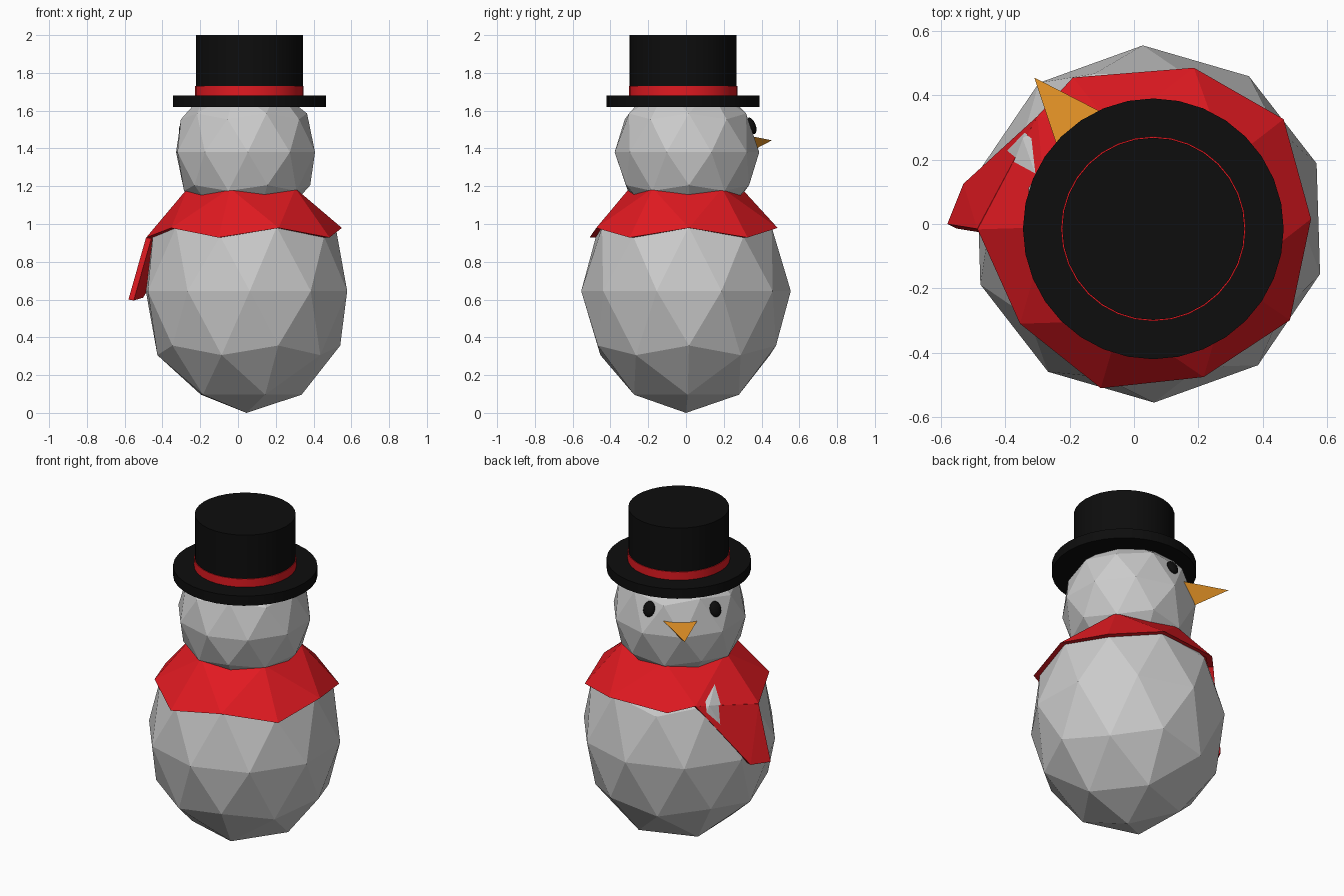
import bpy, bmesh
from math import radians
from mathutils import Vector, Matrix

if "Cube" in bpy.data.objects:
    bpy.data.objects.remove(bpy.data.objects["Cube"])


def material(name, rgb):
    m = bpy.data.materials.new(name)
    m.diffuse_color = (*rgb, 1)
    m.use_nodes = True
    m.node_tree.nodes["Principled BSDF"].inputs["Base Color"].default_value = m.diffuse_color
    return m


RED = material("red", (0.75, 0.01, 0.015))
BLACK = material("black", (0.004, 0.004, 0.004))
ORANGE = material("orange", (0.8, 0.3, 0.02))


def finish(bm, name, mat=None):
    bmesh.ops.recalc_face_normals(bm, faces=bm.faces)
    me = bpy.data.meshes.new(name)
    bm.to_mesh(me)
    bm.free()
    if mat:
        me.materials.append(mat)
    ob = bpy.data.objects.new(name, me)
    bpy.context.collection.objects.link(ob)
    return ob


def ball(center, rxy, rz):
    """Coarse icosphere, turned so one lower corner points to +x."""
    bm = bmesh.new()
    mat = (Matrix.Translation(center) @ Matrix.Rotation(radians(37.8), 4, 'Z')
           @ Matrix.Diagonal((rxy, rxy, rz, 1)))
    bmesh.ops.create_icosphere(bm, subdivisions=2, radius=1, matrix=mat)
    return bm


def disc(name, radius, z0, z1, mat):
    bm = bmesh.new()
    bmesh.ops.create_cone(bm, cap_ends=True, segments=32, radius1=radius, radius2=radius,
                          depth=z1 - z0,
                          matrix=Matrix.Translation((0.06, -0.015, (z0 + z1) / 2)))
    ob = finish(bm, name, mat)
    for p in ob.data.polygons:
        p.use_smooth = len(p.vertices) == 4
    for e in ob.data.edges:
        a, b = (ob.data.vertices[i].co.z for i in e.vertices)
        e.use_edge_sharp = abs(a - b) < 1e-4


def hull(name, points, mat):
    bm = bmesh.new()
    for p in points:
        bm.verts.new(p)
    bmesh.ops.convex_hull(bm, input=bm.verts)
    finish(bm, name, mat)


# Body and head
BODY = Vector((0.045, 0, 0.645))
HEAD = Vector((0.04, 0.005, 1.38))
finish(ball(BODY, 0.555, 0.645), "body")
finish(ball(HEAD, 0.383, 0.39), "head")

# Top hat
disc("hat_brim", 0.405, 1.62, 1.68, BLACK)
disc("hat_band", 0.287, 1.68, 1.73, RED)
disc("hat_crown", 0.283, 1.68, 2.0, BLACK)

# Scarf: upper cap of the body, enlarged, pulled aside at the tail, rim turned in
tail_top = Vector((-0.30, 0.335, 0.995))
tail_side = Vector((-0.487, -0.015, 0.928))
bm = ball(BODY - Vector((0, 0, 0.005)), 0.594, 0.645)
bmesh.ops.delete(bm, geom=[v for v in bm.verts if v.co.z < 0.88], context='VERTS')
for old, new in (((-0.135, 0.50, 0.93), (-0.19, 0.455, 0.97)),
                 ((-0.373, 0.284, 0.98), tail_top)):
    min(bm.verts, key=lambda v: (v.co - Vector(old)).length).co = new
rim = [e for e in bm.edges if e.is_boundary]
ext = bmesh.ops.extrude_edge_only(bm, edges=rim)
for v in ext["geom"]:
    if isinstance(v, bmesh.types.BMVert):
        v.co.x = BODY.x + (v.co.x - BODY.x) * 0.93
        v.co.y *= 0.93
finish(bm, "scarf", RED)

# Hanging scarf end
outer = [tail_top, tail_side, Vector((-0.58, 0, 0.6)), Vector((-0.53, 0.125, 0.615))]
inset = Vector((0.028, -0.014, -0.005))
hull("scarf_tail", outer + [p + inset for p in outer], RED)

# Nose
hull("nose", [(-0.31, 0.455, 1.443), (-0.206, 0.143, 1.47),
              (-0.047, 0.32, 1.47), (-0.13, 0.24, 1.33)], ORANGE)

# Eyes
for name, pos in (("left_eye", (0.009, 0.347, 1.52)), ("right_eye", (-0.286, 0.121, 1.512))):
    pos = Vector(pos)
    turn = (pos - HEAD).to_track_quat('Z', 'Y').to_matrix().to_4x4()
    bm = bmesh.new()
    bmesh.ops.create_uvsphere(bm, u_segments=16, v_segments=8, radius=1,
                              matrix=Matrix.Translation(pos) @ turn
                              @ Matrix.Diagonal((0.036, 0.046, 0.022, 1)))
    for f in bm.faces:
        f.smooth = True
    finish(bm, name, BLACK)
